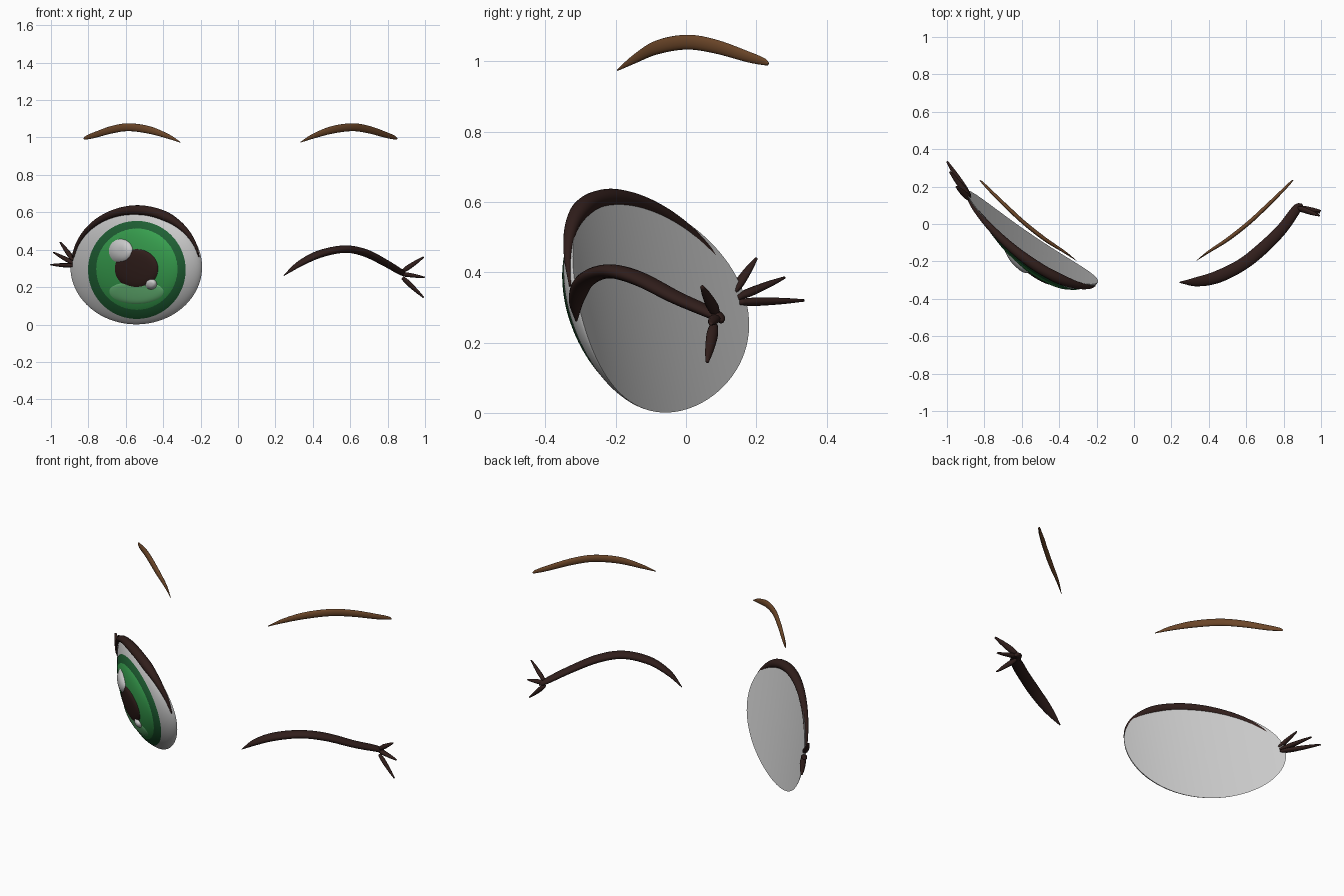
import bpy, bmesh, math
from mathutils import Vector

if "Cube" in bpy.data.objects:
    bpy.data.objects.remove(bpy.data.objects["Cube"])


def material(name, rgb):
    m = bpy.data.materials.new(name)
    m.diffuse_color = (*rgb, 1)
    m.use_nodes = True
    m.node_tree.nodes["Principled BSDF"].inputs["Base Color"].default_value = m.diffuse_color
    return m


LASH = material("dark_brown", (0.03, 0.013, 0.011))
BROW = material("brown", (0.15, 0.062, 0.022))
WHITE = material("white", (0.85, 0.85, 0.85))
GREEN = material("green", (0.04, 0.36, 0.08))
DARK = material("dark_green", (0.014, 0.12, 0.035))
LIGHT = material("light_green", (0.14, 0.5, 0.19))


def finish(name, verts, faces, mat, closed):
    me = bpy.data.meshes.new(name)
    me.from_pydata(verts, [], faces)
    if closed:
        bm = bmesh.new()
        bm.from_mesh(me)
        bmesh.ops.recalc_face_normals(bm, faces=bm.faces)
        bm.to_mesh(me)
        bm.free()
    me.materials.append(mat)
    me.polygons.foreach_set("use_smooth", [True] * len(me.polygons))
    ob = bpy.data.objects.new(name, me)
    bpy.context.collection.objects.link(ob)
    return ob


# Eye surfaces, y as a function of x, z: a slanted bowed back and a domed front
CX, CZ, RX, RZ = -0.544, 0.308, 0.352, 0.307


def back_y(x, z):
    u = (x - CX) / RX
    return -0.066 - 0.68 * (x - CX) - 0.22 * (z - CZ) - 0.06 * (1 - u * u)


def eye_y(x, z):
    u, v = (x - CX) / RX, (z - CZ) / RZ
    return back_y(x, z) - 0.118 * max(0, 1 - u * u - v * v) ** 0.7


def patch(name, cx, cz, rx, rz, mat, base=0.0, lift=0.0, power=8, notch=0.0,
          rings=14, n=64, surface=eye_y):
    """Elliptical sheet lying on the eye surface, raised by base + lift."""
    def point(t, a):
        x, s = cx + rx * t * math.cos(a), math.sin(a)
        z = cz + rz * t * s * (1 - notch * max(0, s))
        return (x, surface(x, z) - base - lift * (1 - t ** power), z)
    verts = [point(0, 0)]
    for i in range(1, rings + 1):
        t = math.sin(i / rings * math.pi / 2)
        verts += [point(t, 2 * math.pi * k / n) for k in range(n)]
    faces = [(0, 1 + k, 1 + (k + 1) % n) for k in range(n)]
    for i in range(rings - 1):
        a, b = 1 + i * n, 1 + (i + 1) * n
        faces += [(a + k, b + k, b + (k + 1) % n, a + (k + 1) % n) for k in range(n)]
    if surface is back_y:
        faces = [f[::-1] for f in faces]
    return finish(name, verts, faces, mat, False)


def spline(vals, s):
    """Catmull-Rom through vals (Vectors), s in 0..1."""
    f = s * (len(vals) - 1)
    i = min(int(f), len(vals) - 2)
    t = f - i
    p1, p2 = vals[i], vals[i + 1]
    p0 = vals[i - 1] if i else p1 * 2 - p2
    p3 = vals[i + 2] if i + 2 < len(vals) else p2 * 2 - p1
    return 0.5 * (2 * p1 + (p2 - p0) * t + (2 * p0 - 5 * p1 + 4 * p2 - p3) * t * t
                  + (3 * p1 - p0 - 3 * p2 + p3) * t ** 3)


def strand(name, pts, mat, high, deep, steps=40, n=16):
    """Tapered elliptical tube; each point is x, y, z, relative thickness."""
    ctrl = [Vector(p) for p in pts]
    samples = [spline(ctrl, i / steps) for i in range(steps + 1)]
    pos = [s.to_3d() for s in samples]
    verts, faces = [], []
    for i, s in enumerate(samples):
        t = (pos[min(i + 1, steps)] - pos[max(i - 1, 0)]).normalized()
        side = Vector((0.6 if pos[i].x < 0 else -0.6, 0.8, 0))
        side = (side - t * side.dot(t)).normalized()
        up = t.cross(side)
        w = max(s[3], 0.05)
        for k in range(n):
            a = 2 * math.pi * k / n
            verts.append(pos[i] + w * (up * high * math.cos(a) + side * deep * math.sin(a)))
    for i in range(steps):
        for k in range(n):
            j = (k + 1) % n
            faces.append((i * n + k, i * n + j, (i + 1) * n + j, (i + 1) * n + k))
    faces += [tuple(range(n)), tuple(range(steps * n, steps * n + n))]
    return finish(name, verts, faces, mat, True)


# Open eye: white front and back with layered iris, pupil and glints
patch("eye_white", CX, CZ, RX, RZ, WHITE, rings=24, n=96)
patch("eye_back", CX, CZ, RX, RZ, WHITE, rings=16, n=96, surface=back_y)
patch("iris_rim", -0.541, 0.292, 0.261, 0.262, DARK, 0.002, 0.007, rings=24, n=96)
patch("iris", -0.541, 0.295, 0.219, 0.219, GREEN, 0.007, 0.007)
patch("iris_glow", -0.543, 0.178, 0.145, 0.068, LIGHT, 0.012, 0.007, notch=0.25)
patch("pupil", -0.543, 0.298, 0.118, 0.107, LASH, 0.012, 0.013)
patch("large_glint", -0.626, 0.392, 0.065, 0.065, WHITE, 0.012, 0.03, 3)
patch("small_glint", -0.465, 0.215, 0.031, 0.029, WHITE, 0.016, 0.022, 3)

# Upper lid following the front of the open eye's rim
lid = []
for i in range(13):
    a = math.radians(10 + 160 * i / 12)
    x, z = CX + RX * 0.97 * math.cos(a), CZ + RZ * 0.99 * math.sin(a)
    w = min(1, 0.12 + i * 0.22, 0.3 + (12 - i) * 0.12)
    lid.append((x, back_y(x, z) - 0.018, z, w))
strand("open_eye_lid", lid, LASH, 0.026, 0.028, 64)

# Closed eye: one arched lid
strand("closed_eye_lid", [
    (0.245, -0.312, 0.262, 0.1), (0.33, -0.31, 0.325, 0.75), (0.44, -0.285, 0.378, 1),
    (0.57, -0.222, 0.403, 1), (0.68, -0.137, 0.383, 1), (0.79, -0.028, 0.328, 0.9),
    (0.87, 0.08, 0.28, 0.75), (0.90, 0.1, 0.26, 0.3)], LASH, 0.02, 0.033)

# Lashes at the outer corners
lashes = [
    ((-0.88, 0.15, 0.315), (-1.0, 0.335, 0.32)), ((-0.88, 0.145, 0.328), (-0.985, 0.28, 0.385)),
    ((-0.88, 0.135, 0.345), (-0.95, 0.2, 0.44)), ((0.88, 0.085, 0.285), (0.992, 0.045, 0.36)),
    ((0.87, 0.085, 0.272), (0.998, 0.07, 0.252)), ((0.88, 0.08, 0.25), (0.992, 0.06, 0.145))]
for i, (a, b) in enumerate(lashes):
    a, b = Vector(a), Vector(b)
    path = [(*a.lerp(b, t), w) for t, w in ((0, 0.7), (0.25, 1), (0.67, 0.75), (1, 0.3))]
    strand(f"lash_{i + 1}", path, LASH, 0.012, 0.017, 12, 10)

# Eyebrows, mirrored with a slight offset
brow = [(0.335, -0.195, 0.975, 0.1), (0.40, -0.148, 1.006, 0.6), (0.50, -0.083, 1.04, 0.95),
        (0.61, 0.003, 1.055, 1), (0.70, 0.086, 1.042, 0.95), (0.79, 0.174, 1.014, 0.75),
        (0.835, 0.22, 1.0, 0.5), (0.85, 0.234, 0.993, 0.2)]
strand("right_brow", brow, BROW, 0.021, 0.011)
strand("left_brow", [(0.026 - x, y, z, w) for x, y, z, w in brow], BROW, 0.021, 0.011)
